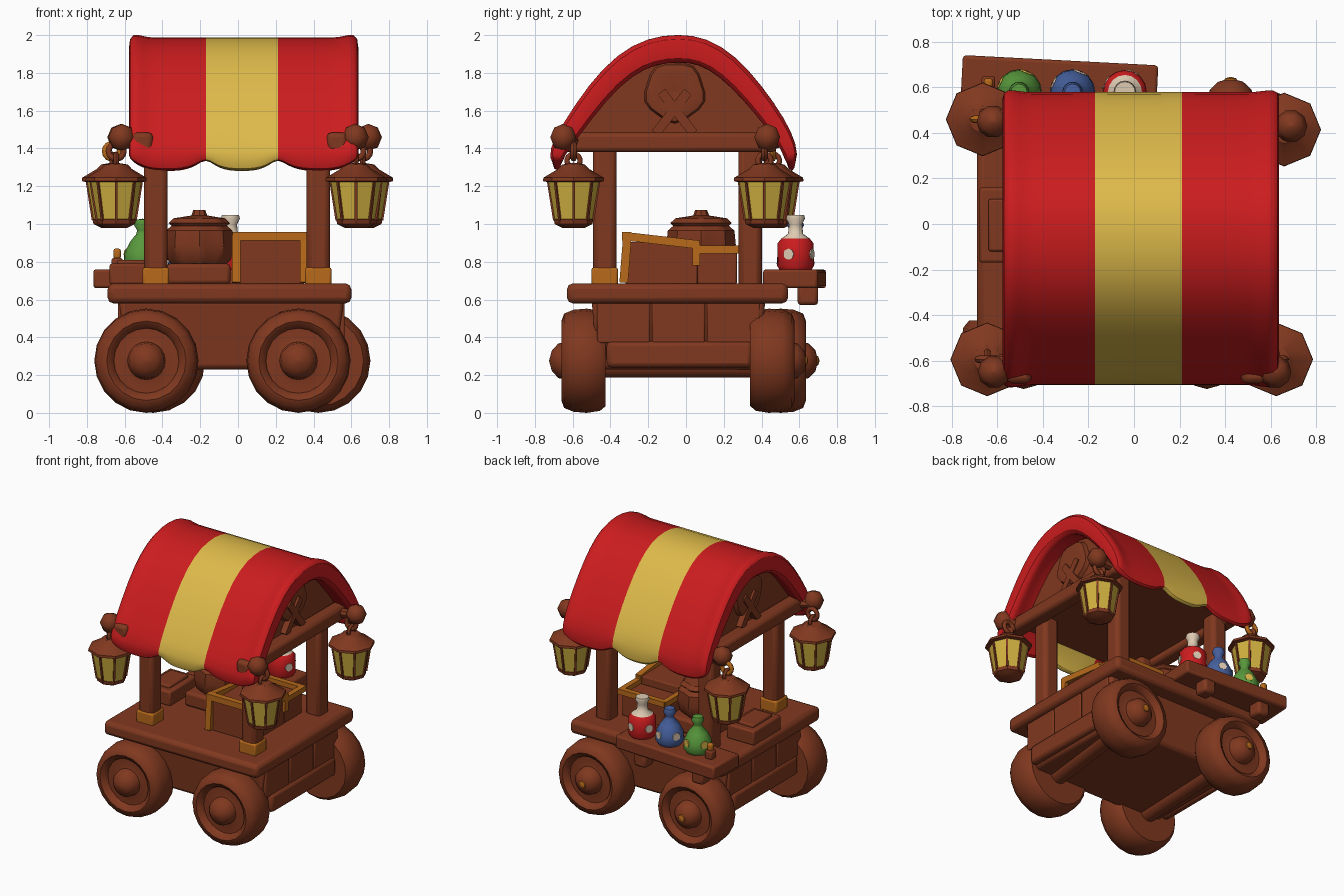
import bpy, bmesh, math
from mathutils import Vector, Matrix

if "Cube" in bpy.data.objects:
    bpy.data.objects.remove(bpy.data.objects["Cube"])

def colour(name, r, g, b):
    m = bpy.data.materials.new(name)
    m.diffuse_color = (*[((c / 255 + 0.055) / 1.055) ** 2.4 for c in (r, g, b)], 1)
    m.use_nodes = True
    m.node_tree.nodes["Principled BSDF"].inputs["Base Color"].default_value = m.diffuse_color
    return m

BROWN = colour("brown wood", 128, 56, 31)
RED = colour("red cloth", 203, 28, 30)
YELLOW = colour("yellow cloth", 222, 186, 74)
GOLD = colour("orange gold trim", 184, 106, 26)
GLASS = colour("lantern glow", 210, 178, 64)
CREAM = colour("cream", 222, 203, 178)
BLUE = colour("blue glaze", 70, 96, 158)
GREEN = colour("green glaze", 88, 152, 60)

def turn(axis, sign=1):
    return Matrix.Rotation(sign * math.pi / 2, 4, axis)

def finish(name, bm, mats, bevel=0, angle=35, subsurf=0):
    bmesh.ops.recalc_face_normals(bm, faces=bm.faces[:])
    me = bpy.data.meshes.new(name)
    bm.to_mesh(me)
    bm.free()
    for m in mats:
        me.materials.append(m)
    for p in me.polygons:
        p.use_smooth = True
    me.set_sharp_from_angle(angle=math.radians(angle))
    ob = bpy.data.objects.new(name, me)
    bpy.context.collection.objects.link(ob)
    if bevel:
        b = ob.modifiers.new("bevel", 'BEVEL')
        b.width, b.segments = bevel, 2
    if subsurf:
        s = ob.modifiers.new("smooth", 'SUBSURF')
        s.levels = s.render_levels = subsurf
    return ob

def box(name, lo, hi, mat=BROWN, bevel=0.02, taper=1.0):
    """Box between two corners; taper scales the bottom face."""
    lo, hi = Vector(lo), Vector(hi)
    size, mid = hi - lo, (lo + hi) / 2
    bm = bmesh.new()
    bmesh.ops.create_cube(bm, size=1)
    for v in bm.verts:
        s = taper if v.co.z < 0 else 1
        v.co = mid + Vector((v.co.x * s * size.x, v.co.y * s * size.y, v.co.z * size.z))
    return finish(name, bm, [mat], bevel)

def bar(name, a, b, w, mat=BROWN, sides=4):
    """Straight bar from a to b, square when sides is 4."""
    a, b = Vector(a), Vector(b)
    bm = bmesh.new()
    r = w / 2 * (math.sqrt(2) if sides == 4 else 1)
    rot = (b - a).to_track_quat('Z', 'Y').to_matrix().to_4x4() @ Matrix.Rotation(math.pi / 4, 4, 'Z')
    bmesh.ops.create_cone(bm, cap_ends=True, segments=sides, radius1=r, radius2=r,
                          depth=(b - a).length, matrix=Matrix.Translation((a + b) / 2) @ rot)
    return finish(name, bm, [mat])

def lathe(name, profile, pos, mats, seg=20, rot=Matrix.Identity(4), lobes=0, split=9, angle=35, caps=True):
    """Turn (radius, height) points; faces above height `split` take the second material."""
    bm = bmesh.new()
    rings = []
    for r, z in profile:
        ts = [math.tau * i / seg for i in range(seg)]
        ks = [r * (1 + (0.05 * math.cos(lobes * t) if lobes else 0)) for t in ts]
        rings.append([bm.verts.new((k * math.cos(t), k * math.sin(t), z)) for k, t in zip(ks, ts)])
    for lo, hi in zip(rings, rings[1:]):
        for i in range(seg):
            j = (i + 1) % seg
            bm.faces.new((lo[i], lo[j], hi[j], hi[i]))
    if caps:
        bm.faces.new(rings[0])
        bm.faces.new(rings[-1])
    for f in bm.faces:
        f.material_index = int(f.calc_center_median().z > split)
    bm.transform(Matrix.Translation(pos) @ rot)
    return finish(name, bm, mats, angle=angle)

def ring(name, pos, R, r, mat, rot):
    pts = [(R + r * math.cos(math.tau * i / 8), r * math.sin(math.tau * i / 8)) for i in range(9)]
    lathe(name, pts, pos, [mat], 14, rot, angle=80, caps=False)

# Striped awning: arched cross-section swept along x, scalloped hems, raised end rims
ARCH = [(-0.705, 1.275), (-0.725, 1.38), (-0.65, 1.52), (-0.51, 1.735), (-0.36, 1.895), (-0.20, 1.98), (-0.04, 2.0),
        (0.11, 1.98), (0.26, 1.885), (0.40, 1.725), (0.52, 1.55), (0.585, 1.41), (0.585, 1.275)]
EDGES = [-0.58, -0.17, 0.21, 0.64]
n = len(ARCH)
inner = []
for i, p in enumerate(ARCH):
    a, b = ARCH[max(i - 1, 0)], ARCH[min(i + 1, n - 1)]
    nrm = Vector((b[1] - a[1], a[0] - b[0])).normalized()
    thick = 0.05 + 0.085 * math.sin(math.pi * i / (n - 1))
    inner.append((p[0] + nrm.x * thick, p[1] + nrm.y * thick))
bm = bmesh.new()
sections = []
for s in range(25):
    k = min(s // 8, 2)
    u = (s - 8 * k) / 8
    x = EDGES[k] + (EDGES[k + 1] - EDGES[k]) * u
    puff = -0.006 if -0.50 < x < 0.55 else 0.010
    sec = []
    for idx, (y, z) in enumerate(ARCH + inner[::-1]):
        out = puff if idx < n else -puff
        dz = 0.07 * abs(2 * u - 1) ** 3 if idx in (0, n - 1, n, 2 * n - 1) else out
        sec.append(bm.verts.new((x, y * (1 + out), z + dz)))
    sections.append(sec)
for k, (a, b) in enumerate(zip(sections, sections[1:])):
    for i in range(2 * n):
        j = (i + 1) % (2 * n)
        bm.faces.new((a[i], a[j], b[j], b[i])).material_index = int(8 <= k < 16)
for sec in (sections[0], sections[-1]):
    for i in range(n - 1):
        bm.faces.new((sec[i], sec[i + 1], sec[2 * n - 2 - i], sec[2 * n - 1 - i]))
finish("striped_awning", bm, [RED, YELLOW], angle=75, subsurf=1)

# Gable block under the awning, with a wreath ornament and a beam on each end
bm = bmesh.new()
gable = [(-0.60, 1.43)] + [(y, z + 0.03) for y, z in inner[2:-2]] + [(0.50, 1.43)]
ends = [[bm.verts.new((x, y, z)) for y, z in gable] for x in (-0.46, 0.48)]
for i in range(len(gable)):
    bm.faces.new((ends[0][i - 1], ends[0][i], ends[1][i], ends[1][i - 1]))
for e in ends:
    bm.faces.new(e)
finish("gable_block", bm, [BROWN])
for side, x, sg in (("left", -0.46, -1), ("right", 0.48, 1)):
    lathe(side + "_ornament", [(0.16, 0), (0.15, 0.03), (0.10, 0.04), (0.001, 0.02)], (x, -0.06, 1.70), [BROWN], 20, turn('Y', sg), 5)
    for d in (-1, 1):
        bar(side + "_ornament_ribbon", (x + sg * 0.02, -0.06 - d * 0.10, 1.48), (x + sg * 0.02, -0.06 + d * 0.07, 1.70), 0.05)
    box(side + "_roof_beam", (x + sg * 0.045 - 0.055, -0.70, 1.38), (x + sg * 0.045 + 0.055, 0.48, 1.485), bevel=0.025)

# Corner posts, the front pair with gold cuffs
for x, y in ((-0.435, -0.43), (-0.435, 0.34), (0.425, -0.43), (0.425, 0.34)):
    box("corner_post", (x - 0.062, y - 0.062, 0.66), (x + 0.062, y + 0.062, 1.45), bevel=0.028)
    if y < 0:
        box("post_cuff", (x - 0.07, y - 0.07, 0.67), (x + 0.07, y + 0.07, 0.77), GOLD, 0.012)

# Cart floor, body and side planks
box("cart_floor", (-0.69, -0.63, 0.58), (0.60, 0.54, 0.685), bevel=0.03)
box("cart_body", (-0.63, -0.50, 0.23), (0.56, 0.42, 0.60), bevel=0.025, taper=0.93)
for x in (-0.62, 0.55):
    box("lower_side_plank", (x - 0.03, -0.42, 0.24), (x + 0.03, 0.35, 0.38), bevel=0.025)
    for y in (-0.33, -0.04, 0.25):
        box("side_board", (x - 0.015, y - 0.14, 0.37), (x + 0.015, y + 0.14, 0.585), bevel=0.008)

# Wheels and axles
TYRE = [(0.001, 0), (0.24, 0), (0.265, 0.03), (0.276, 0.10), (0.27, 0.17), (0.25, 0.22), (0.21, 0.235),
        (0.18, 0.215), (0.172, 0.195), (0.12, 0.195), (0.10, 0.20), (0.092, 0.25), (0.055, 0.285), (0.001, 0.30)]
for nm, x, y, sg in (("front_left", -0.485, -0.425, 1), ("front_right", 0.32, -0.425, 1),
                     ("back_left", -0.45, 0.40, -1), ("back_right", 0.425, 0.34, -1)):
    lathe(nm + "_wheel", TYRE, (x, y, 0.276), [BROWN], 20, turn('X', sg), angle=50)
    if sg < 0:
        lathe(nm + "_hub_cap", [(0.03, 0.285), (0.025, 0.30), (0.001, 0.307)], (x, y, 0.276), [GOLD], 10, turn('X', sg))
for xa, xb in ((-0.485, -0.45), (0.32, 0.42)):
    bar("axle", (xa, -0.45, 0.25), (xb, 0.42, 0.25), 0.13, sides=12)

# Lanterns hanging from knobs on the beam ends
for nm, x, y, kx, ky in (("front_left", -0.645, -0.595, -0.615, -0.65), ("front_right", 0.625, -0.595, 0.62, -0.65),
                         ("back_right", 0.66, 0.415, 0.69, 0.43), ("back_left", -0.665, 0.46, -0.62, 0.45)):
    lathe(nm + "_knob", [(0.001, -0.07), (0.05, -0.055), (0.072, 0), (0.05, 0.05), (0.001, 0.07)], (kx, ky, 1.46), [BROWN], 10, angle=60)
    bar(nm + "_knob_arm", (kx, ky + (0.03 if ky < 0 else 0), 1.45), (math.copysign(0.50, x), ky + (0.07 if ky < 0 else 0), 1.43), 0.07, sides=8)
    ring(nm + "_hook", (x, y, 1.385), 0.04, 0.016, GOLD if nm == "back_left" else BROWN, turn('X'))
    ring(nm + "_link", (x, y, 1.335), 0.035, 0.014, BROWN, turn('Y'))
    lathe(nm + "_lantern_base", [(0.06, 0), (0.10, 0.02), (0.105, 0.045), (0.09, 0.055)], (x, y, 0.98), [BROWN], 8)
    lathe(nm + "_lantern_glass", [(0.102, 0.045), (0.136, 0.245)], (x, y, 0.98), [GLASS], 8, angle=20)
    lathe(nm + "_lantern_cap", [(0.13, 0.24), (0.162, 0.247), (0.16, 0.265), (0.085, 0.31), (0.06, 0.335), (0.001, 0.345)], (x, y, 0.98), [BROWN], 8)
    for i in range(8):
        c, s = math.cos(math.tau * i / 8), math.sin(math.tau * i / 8)
        bar(nm + "_lantern_rib", (x + 0.102 * c, y + 0.102 * s, 1.02), (x + 0.135 * c, y + 0.135 * s, 1.23), 0.014)

# Back shelf on brackets
shelf = box("back_shelf", (-0.43, -0.145, 0.66), (0.43, 0.145, 0.76), bevel=0.015)
shelf.location, shelf.rotation_euler = (-0.33, 0.575, 0), (0, 0, math.radians(-3))
for x in (-0.58, -0.10):
    box("shelf_bracket", (x - 0.05, 0.59, 0.57), (x + 0.05, 0.70, 0.68))

# Bottles with painted spots
STRAIGHT = [(0.085, 0), (0.097, 0.02), (0.095, 0.14), (0.075, 0.165), (0.04, 0.19), (0.035, 0.24), (0.05, 0.27), (0.045, 0.29), (0.001, 0.29)]
ROUND = [(0.08, 0), (0.10, 0.03), (0.095, 0.09), (0.065, 0.15), (0.032, 0.19), (0.03, 0.21), (0.045, 0.235), (0.035, 0.265), (0.001, 0.27)]
for nm, x, prof, mats, spot in (("red", -0.04, STRAIGHT, [RED, CREAM], CREAM),
                                ("blue", -0.27, ROUND, [BLUE], CREAM), ("green", -0.505, ROUND, [GREEN], YELLOW)):
    lathe(nm + "_bottle", prof, (x, 0.58, 0.758), mats, 16, split=0.16 if nm == "red" else 9, angle=50)
    for t in (-0.4, 1.2, 2.7):
        d = Vector((math.cos(t), math.sin(t), 0))
        c = Vector((x, 0.58, 0.84)) + d * 0.093
        bar(nm + "_bottle_spot", c - d * 0.004, c + d * 0.004, 0.06, spot, 8)
box("nugget_stand", (-0.67, 0.59, 0.755), (-0.61, 0.65, 0.82), BROWN, 0.012)
box("gold_nugget", (-0.66, 0.60, 0.815), (-0.62, 0.64, 0.87), GOLD, 0.012)

# Lumpy lidded pot on a crate, and a low crate on the left edge
box("pot_crate", (-0.38, -0.10, 0.68), (-0.04, 0.27, 0.79))
lathe("lidded_pot", [(0.13, 0.78), (0.16, 0.81), (0.175, 0.89), (0.168, 0.965), (0.14, 0.99), (0.155, 1.005),
      (0.13, 1.03), (0.04, 1.045), (0.03, 1.075), (0.001, 1.075)], (-0.205, 0.08, 0), [BROWN], 32, lobes=8)
box("left_crate", (-0.68, -0.17, 0.68), (-0.45, 0.16, 0.79), bevel=0.012)
box("left_crate_lid", (-0.64, -0.12, 0.78), (-0.49, 0.11, 0.81), bevel=0.01)

# Slanted display crate with gold edging, plus a lower crate behind
box("display_crate", (-0.01, -0.32, 0.68), (0.35, 0.06, 0.905), bevel=0.008)
box("crate_front_panel", (-0.01, -0.32, 0.85), (0.35, -0.295, 0.93), bevel=0.005)
box("rear_crate", (0.0, 0.06, 0.68), (0.35, 0.27, 0.85), bevel=0.01)
for x in (-0.01, 0.35):
    bar("crate_front_trim", (x, -0.33, 0.69), (x, -0.31, 0.94), 0.045, GOLD)
    bar("crate_slope_trim", (x, -0.32, 0.935), (x, 0.07, 0.89), 0.045, GOLD)
    bar("crate_back_trim", (x, 0.055, 0.78), (x, 0.055, 0.90), 0.04, GOLD)
    bar("rear_crate_trim", (x, 0.05, 0.865), (x, 0.28, 0.865), 0.04, GOLD)
bar("crate_top_trim", (-0.03, -0.315, 0.935), (0.37, -0.315, 0.935), 0.045, GOLD)
bar("rear_crate_end_trim", (-0.02, 0.27, 0.865), (0.37, 0.27, 0.865), 0.04, GOLD)
